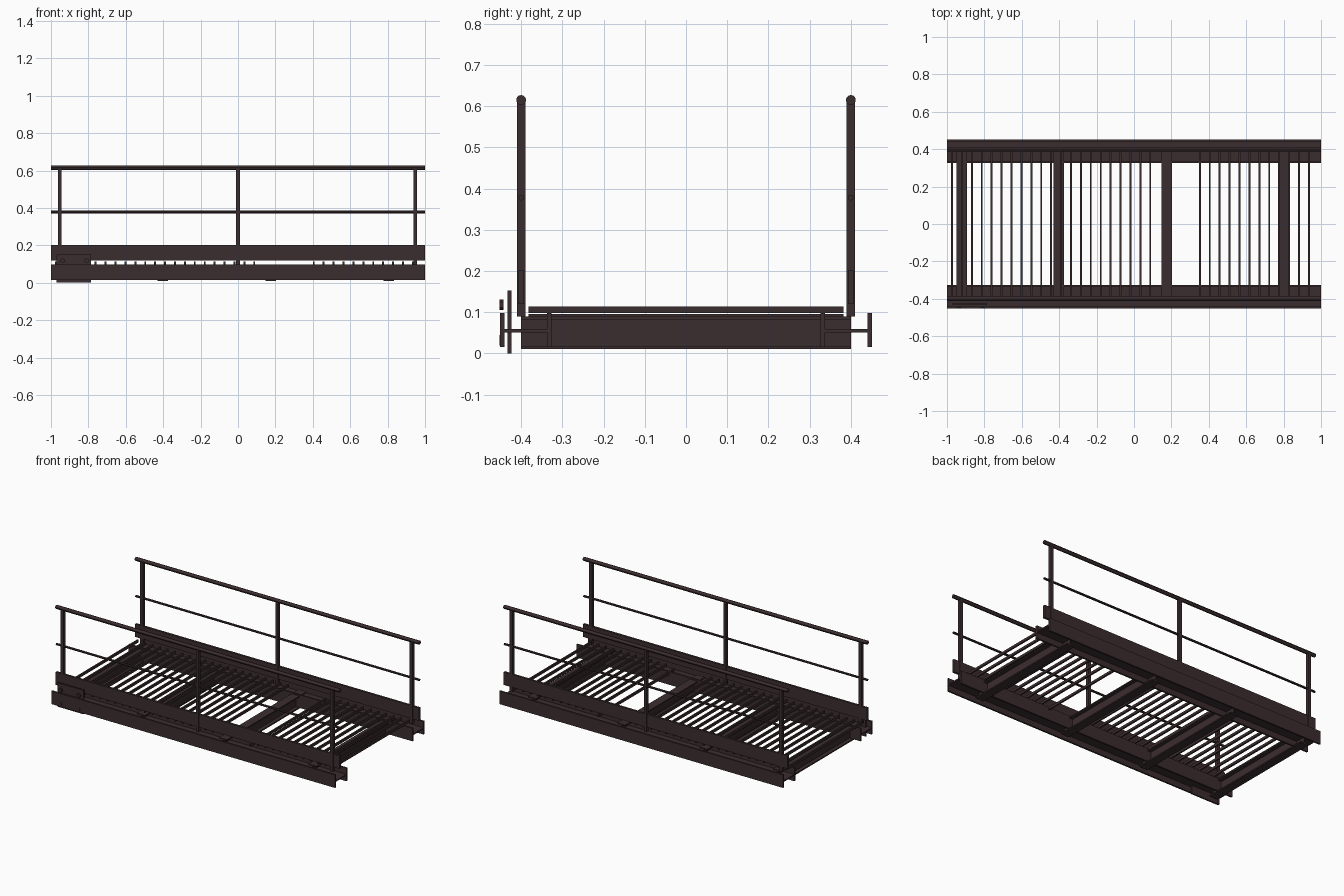
import bpy
import math

cube = bpy.data.objects.get("Cube")
if cube:
    bpy.data.objects.remove(cube, do_unlink=True)

steel = bpy.data.materials.new("dark_brown_steel")
steel.use_nodes = True
COLOUR = (0.044, 0.026, 0.028, 1)
steel.diffuse_color = COLOUR
steel.node_tree.nodes["Principled BSDF"].inputs["Base Color"].default_value = COLOUR


def boxes(name, spans):
    """One object made of boxes, each given as (x0, x1), (y0, y1), (z0, z1)."""
    verts, faces = [], []
    for xs, ys, zs in spans:
        n = len(verts)
        verts += [(x, y, z) for x in sorted(xs) for y in sorted(ys) for z in sorted(zs)]
        quads = ((0, 1, 3, 2), (4, 6, 7, 5), (0, 4, 5, 1),
                 (2, 3, 7, 6), (0, 2, 6, 4), (1, 5, 7, 3))
        faces += [[n + i for i in q] for q in quads]
    mesh = bpy.data.meshes.new(name)
    mesh.from_pydata(verts, [], faces)
    mesh.materials.append(steel)
    obj = bpy.data.objects.new(name, mesh)
    bpy.context.collection.objects.link(obj)
    return obj


def rod(name, centre, radius, length, axis, sides=12):
    turn = (0, math.pi / 2, 0) if axis == "x" else (math.pi / 2, 0, 0)
    bpy.ops.mesh.primitive_cylinder_add(vertices=sides, radius=radius, depth=length,
                                        location=centre, rotation=turn)
    obj = bpy.context.object
    obj.name = name
    obj.data.materials.append(steel)
    bpy.ops.object.shade_smooth_by_angle()


def around(c, half):
    return (c - half, c + half)


LENGTH = (-1, 1)

for side, s in (("left_side", -1), ("right_side", 1)):
    # Main beam lying on its side: two upright flanges and a flat web
    boxes("main_beam_" + side, [
        (LENGTH, (s * 0.440, s * 0.451), (0.015, 0.098)),
        (LENGTH, (s * 0.327, s * 0.338), (0.015, 0.098)),
        (LENGTH, (s * 0.338, s * 0.440), (0.051, 0.059))])
    # Railing
    boxes("toe_board_" + side, [(LENGTH, around(s * 0.4, 0.007), (0.12, 0.202))])
    boxes("railing_posts_" + side, [
        (around(x, 0.01), around(s * 0.4, 0.01), (0.09, 0.61))
        for x in (-0.953, 0, 0.947)])
    rod("handrail_" + side, (0, s * 0.4, 0.615), 0.012, 2, "x")
    rod("middle_rail_" + side, (0, s * 0.4, 0.378), 0.007, 2, "x", 8)

# Cross beams under the deck
for i, x in enumerate((-0.922, -0.403, 0.175, 0.805)):
    boxes(f"cross_beam_{i + 1}", [
        (around(x, 0.028), (-0.4, 0.4), (0.01, 0.018)),
        (around(x, 0.028), (-0.4, 0.4), (0.082, 0.09)),
        (around(x, 0.004), (-0.4, 0.4), (0.018, 0.082))])

# Deck bars, with a few missing and one sunk in the gap
for i in range(37):
    if 21 <= i <= 24:
        continue
    z = 0.08 if i == 25 else 0.098
    boxes(f"deck_bar_{i + 1}", [
        (around(-0.973 + 0.053 * i, 0.005), (-0.382, 0.382), (z, z + 0.016))])

# Splice plate and bolts on the front beam
boxes("splice_plate", [((-0.97, -0.785), around(-0.428, 0.005), (0, 0.152))])
for x in (-0.937, -0.81):
    for z in (0.032, 0.118):
        rod("plate_bolt", (x, -0.448, z), 0.013, 0.01, "y", 6)
